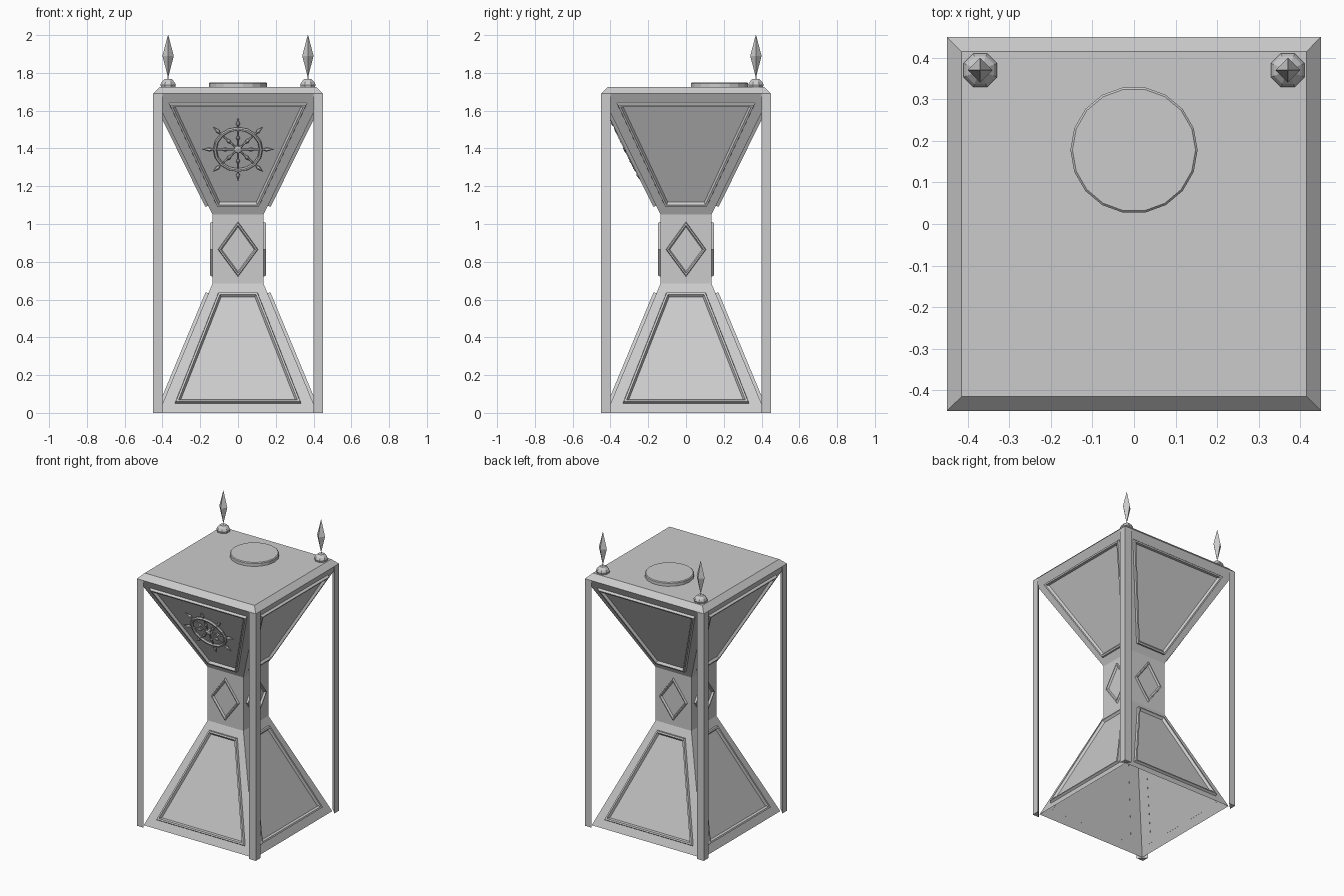
import bpy, bmesh, math
from math import sin, cos, pi
from mathutils import Matrix, Vector

cube = bpy.data.objects.get("Cube")
if cube:
    bpy.data.objects.remove(cube, do_unlink=True)

stone = bpy.data.materials.new("stone grey")
stone.use_nodes = True
GREY = (0.6, 0.6, 0.6, 1)
stone.diffuse_color = GREY
stone.node_tree.nodes["Principled BSDF"].inputs["Base Color"].default_value = GREY


def make(name, bm, matrix=Matrix()):
    bmesh.ops.recalc_face_normals(bm, faces=bm.faces)
    mesh = bpy.data.meshes.new(name)
    bm.to_mesh(mesh)
    bm.free()
    mesh.materials.append(stone)
    obj = bpy.data.objects.new(name, mesh)
    obj.matrix_world = matrix
    bpy.context.collection.objects.link(obj)
    return obj


def loft(bm, rings, cap_start=False, cap_end=False, closed=False):
    """Bridge equal-sized rings of points with quads."""
    loops = [[bm.verts.new(p) for p in ring] for ring in rings]
    pairs = list(zip(loops, loops[1:]))
    if closed:
        pairs.append((loops[-1], loops[0]))
    for a, b in pairs:
        for i in range(len(a)):
            j = (i + 1) % len(a)
            bm.faces.new((a[i], a[j], b[j], b[i]))
    if cap_start:
        bm.faces.new(loops[0])
    if cap_end:
        bm.faces.new(loops[-1])


def ring(radius, z, sides, turn=0.0):
    return [(radius * cos(turn + 2 * pi * i / sides),
             radius * sin(turn + 2 * pi * i / sides), z) for i in range(sides)]


def square(half, z):
    return ring(half * math.sqrt(2), z, 4, pi / 4)


def spindle(bm, profile, sides, matrix=Matrix(), turn=0.0):
    """Closed lathed piece from (radius, height) pairs."""
    rings = [[matrix @ Vector(p) for p in ring(r, z, sides, turn)] for r, z in profile]
    loft(bm, rings, True, True)


def face_matrix(bottom, top):
    """Frame on the front wall between two (half width, z) points: x across, y up the slope, z out."""
    a, b = Vector((0, -bottom[0], bottom[1])), Vector((0, -top[0], top[1]))
    up = (b - a).normalized()
    across = Vector((1, 0, 0))
    rot = Matrix((across, up, across.cross(up))).transposed().to_4x4()
    return Matrix.Translation(a) @ rot


def inset(points, d):
    """Shrink a convex counter-clockwise outline evenly by d."""
    out, n = [], len(points)
    for i in range(n):
        p, q, r = (Vector(points[k % n]) for k in (i - 1, i, i + 1))
        e, f = (q - p).normalized(), (r - q).normalized()
        n1, n2 = Vector((-e.y, e.x)), Vector((-f.y, f.x))
        out.append(q + (n1 + n2) * d / (1 + n1.dot(n2)))
    return out


def moulding(name, outline, matrix, width=0.024, height=0.016):
    """Raised bevelled frame, repeated on all four walls."""
    steps = ((0, -0.002), (0.004, height), (width * 0.6, height), (width, -0.002))
    for side, label in enumerate(("front", "left", "back", "right")):
        bm = bmesh.new()
        loft(bm, [[(p.x, p.y, h) for p in inset(outline, d)] for d, h in steps], closed=True)
        make(f"{label}_{name}", bm, Matrix.Rotation(side * pi / 2, 4, "Z") @ matrix)


# Hourglass body, open underneath
BASE, NECK_LOW, NECK_HIGH, RIM = (0.42, 0), (0.135, 0.685), (0.135, 1.05), (0.45, 1.69)
bm = bmesh.new()
loft(bm, [square(*p) for p in (BASE, NECK_LOW, NECK_HIGH, RIM)])
make("hourglass_body", bm)

# Chamfered top slab
bm = bmesh.new()
loft(bm, [square(*RIM), square(0.415, 1.725)], cap_end=True)
make("top_slab", bm)

# Triangular corner posts
for sx, sy, label in ((-1, -1, "front_right"), (1, -1, "front_left"),
                      (-1, 1, "back_right"), (1, 1, "back_left")):
    bm = bmesh.new()
    section = [(0.45 * sx, 0.45 * sy), (0.40 * sx, 0.45 * sy), (0.45 * sx, 0.40 * sy)]
    loft(bm, [[(x, y, z) for x, y in section] for z in (0, 1.69)], True, True)
    make(label + "_post", bm)

# Raised frames on the lower, neck and upper walls
lower = face_matrix(BASE, NECK_LOW)
neck = face_matrix(NECK_LOW, NECK_HIGH)
upper = face_matrix(NECK_HIGH, RIM)


def trapezoid(matrix, low, high):
    """Outline from (half width, z) of its lower and upper edge."""
    rise = matrix.col[1].z
    (w0, z0), (w1, z1) = [(w, (z - matrix.translation.z) / rise) for w, z in (low, high)]
    return [(-w0, z0), (w0, z0), (w1, z1), (-w1, z1)]


moulding("lower_frame", trapezoid(lower, (0.335, 0.05), (0.105, 0.635)), lower)
moulding("upper_frame", trapezoid(upper, (0.112, 1.095), (0.367, 1.64)), upper)
moulding("diamond_frame", [(0, 0.035), (0.107, 0.18), (0, 0.328), (-0.107, 0.18)], neck,
         0.018, 0.012)

# Wheel emblem on the upper front wall
hub = upper @ Matrix.Translation((0, (1.40 - NECK_HIGH[1]) / upper.col[1].z, 0.012))
bm = bmesh.new()
rim = []
for i in range(16):
    a = 2 * pi * i / 16
    rim.append([((0.122 + 0.01 * cos(t)) * cos(a), (0.122 + 0.01 * cos(t)) * sin(a),
                 0.01 * sin(t)) for t in (k * pi / 3 for k in range(6))])
loft(bm, rim, closed=True)
make("wheel_rim", bm, hub)
bm = bmesh.new()
spindle(bm, [(0.022, -0.012), (0.022, 0.006), (0.012, 0.012)], 8)
make("wheel_hub", bm, hub)
bm = bmesh.new()
spoke = [(0.005, 0), (0.005, 0.055), (0.011, 0.068), (0.005, 0.082), (0.005, 0.138),
         (0.011, 0.152), (0.001, 0.187)]
for i in range(8):
    turn = Matrix.Rotation(i * pi / 4, 4, "Z") @ Matrix.Rotation(pi / 2, 4, "Y")
    spindle(bm, spoke, 6, turn)
make("wheel_spokes", bm, hub)

# Round lid on the top
bm = bmesh.new()
spindle(bm, [(0.153, 1.72), (0.153, 1.745), (0.148, 1.75)], 18, Matrix.Translation((0, 0.178, 0)))
make("round_lid", bm)

# Finials on the back corners
for sx, label in ((-1, "right"), (1, "left")):
    spot = Matrix.Translation((0.37 * sx, 0.37, 0))
    bm = bmesh.new()
    spindle(bm, [(0.04, 1.72), (0.044, 1.737), (0.036, 1.752), (0.02, 1.768)], 8, spot, pi / 8)
    make(label + "_finial_knob", bm)
    bm = bmesh.new()
    spindle(bm, [(0.002, 1.765), (0.002, 1.782), (0.03, 1.89), (0.001, 2.0)], 4, spot)
    make(label + "_finial_spike", bm)
